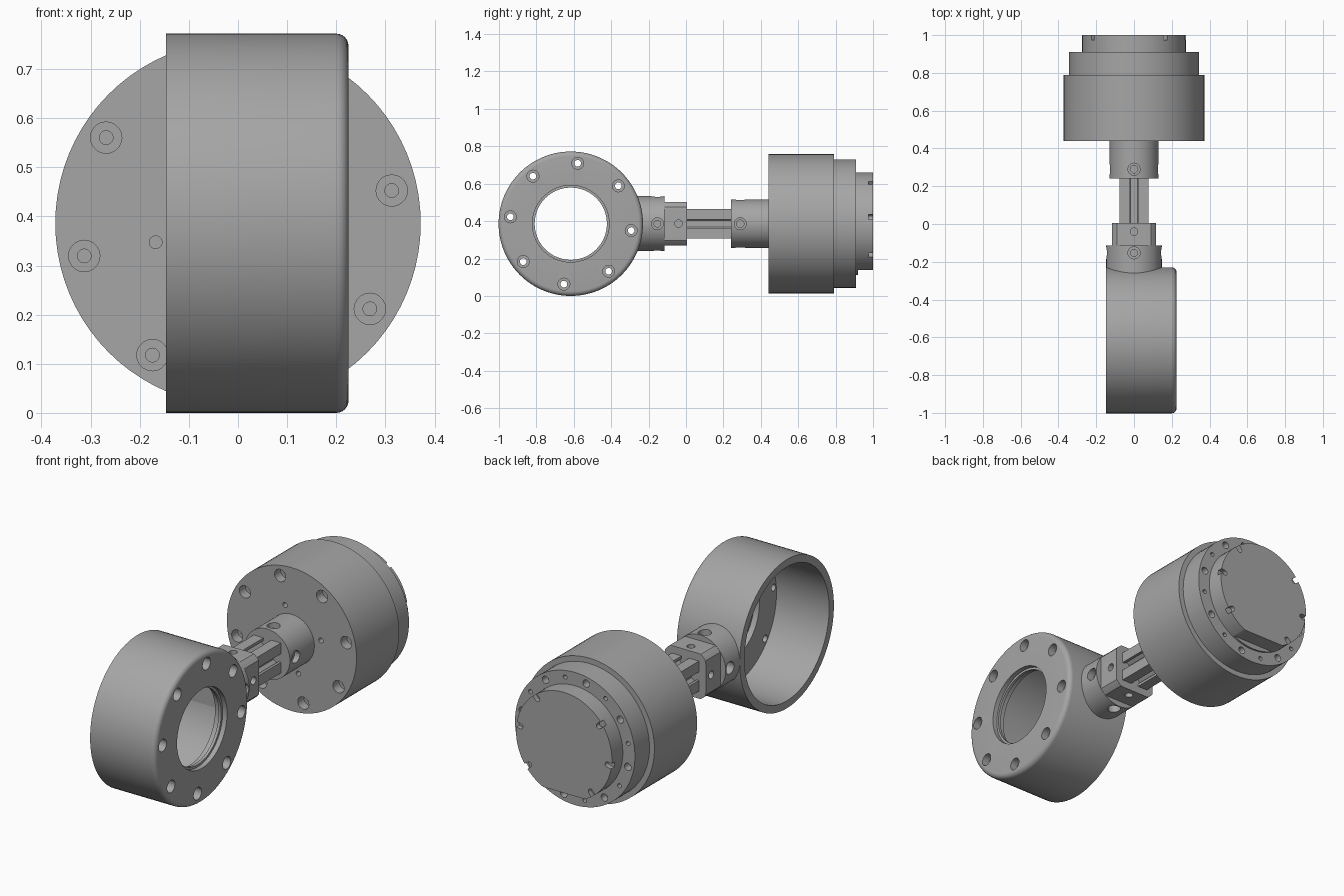
import bpy, bmesh, math
from math import cos, sin, radians, pi
from mathutils import Vector

if "Cube" in bpy.data.objects:
    bpy.data.objects.remove(bpy.data.objects["Cube"])

ZC = 0.386           # shared axis height
CUP_Y = -0.616       # centre of the round cup
X, Y, Zv = Vector((1, 0, 0)), Vector((0, 1, 0)), Vector((0, 0, 1))

grey = bpy.data.materials.new("machined_grey")
grey.diffuse_color = (0.38, 0.38, 0.38, 1)
grey.use_nodes = True
grey.node_tree.nodes["Principled BSDF"].inputs["Base Color"].default_value = grey.diffuse_color


def lathe(bm, prof, origin, d, n=64, ring=False):
    """Spin (radius, distance) points around direction d."""
    q = Vector(d).to_track_quat('Z', 'Y')
    rows = []
    for r, t in prof:
        k = 1 if r == 0 else n
        rows.append([bm.verts.new(Vector(origin) + q @ Vector(
            (r * cos(2 * pi * i / n), r * sin(2 * pi * i / n), t))) for i in range(k)])
    pairs = list(zip(rows, rows[1:]))
    if ring:
        pairs.append((rows[-1], rows[0]))
    for a, b in pairs:
        for i in range(n):
            j = (i + 1) % n
            f = [a[i % len(a)], a[j % len(a)], b[j % len(b)], b[i % len(b)]]
            bm.faces.new(list(dict.fromkeys(f)))


def prism(bm, pts, y0, y1):
    """Extrude an (x, z) outline along y."""
    a = [bm.verts.new((x, y0, ZC + z)) for x, z in pts]
    b = [bm.verts.new((x, y1, ZC + z)) for x, z in pts]
    bm.faces.new(a)
    bm.faces.new(b[::-1])
    for i in range(len(a)):
        j = (i + 1) % len(a)
        bm.faces.new((a[i], a[j], b[j], b[i]))


def make(name, bm):
    bmesh.ops.recalc_face_normals(bm, faces=bm.faces)
    me = bpy.data.meshes.new(name)
    bm.to_mesh(me)
    bm.free()
    me.materials.append(grey)
    ob = bpy.data.objects.new(name, me)
    bpy.context.collection.objects.link(ob)
    return ob


def cut(ob, bm):
    tool = make("cutter", bm)
    tool.hide_render = True
    m = ob.modifiers.new("cut", 'BOOLEAN')
    m.operation, m.solver, m.object = 'DIFFERENCE', 'EXACT', tool
    bpy.context.view_layer.update()
    new = bpy.data.meshes.new_from_object(ob.evaluated_get(bpy.context.evaluated_depsgraph_get()))
    ob.modifiers.clear()
    ob.data = new
    bpy.data.objects.remove(tool)


def screw_hole(bm, origin, d, head, shank, deep, total):
    """Counterbored hole entering the surface at origin along d."""
    lathe(bm, [(0, -0.03), (head, -0.03), (head, deep), (shank, deep),
               (shank, total), (0, total)], origin, d, 20)


def hole(bm, origin, d, r, deep):
    lathe(bm, [(0, -0.03), (r, -0.03), (r, deep), (0, deep)], origin, d, 16)


def polar(r, deg, y):
    a = radians(deg)
    return Vector((r * cos(a), y, ZC + r * sin(a)))


# Round cup: open on the left, rounded face with a bore on the right
bm = bmesh.new()
fillet = [(0.359 + 0.025 * cos(a), 0.2 + 0.025 * sin(a)) for a in [pi / 2 * i / 6 for i in range(7)]]
lathe(bm, [(0.347, -0.147), (0.386, -0.147)] + [(r + 0.002, t) for r, t in fillet] +
      [(0.205, 0.225), (0.205, 0.2), (0.193, 0.2), (0.193, 0.185), (0.207, 0.185),
       (0.207, 0.155), (0.347, 0.155)], (0, CUP_Y, ZC), X, 96, True)
cup = make("cup_housing", bm)
bm = bmesh.new()
for i in range(8):
    a = radians(-6.5 + 45 * i)
    screw_hole(bm, (0.225, CUP_Y + 0.325 * cos(a), ZC + 0.325 * sin(a)), -X, 0.032, 0.018, 0.04, 0.12)
cut(cup, bm)

# Round neck joined to the cup wall
SIDES = (X, -X, Zv, -Zv)
bm = bmesh.new()
lathe(bm, [(0, -0.275), (0.147, -0.275), (0.147, -0.115), (0, -0.115)], (0, 0, ZC), Y)
neck = make("cup_neck", bm)
bm = bmesh.new()
for d in SIDES:
    screw_hole(bm, Vector((0, -0.153, ZC)) + d * 0.147, -d, 0.032, 0.018, 0.04, 0.08)
cut(neck, bm)

# Neck end with four flats
bm = bmesh.new()
outline = []
for i in range(72):
    a = 2 * pi * (i + 0.5) / 72
    r = min(0.146, 0.117 / max(abs(cos(a)), abs(sin(a))))
    outline.append((r * cos(a), r * sin(a)))
prism(bm, outline, -0.116, 0.005)
clamp = make("flatted_clamp", bm)
bm = bmesh.new()
for d in SIDES:
    hole(bm, Vector((0, -0.04, ZC)) + d * 0.117, -d, 0.02, 0.03)
cut(clamp, bm)

# Slotted square bar
bm = bmesh.new()
side = [(0.078, 0.078), (0.022, 0.078), (0.022, 0.064), (0.042, 0.064), (0.018, 0.036),
        (-0.018, 0.036), (-0.042, 0.064), (-0.022, 0.064), (-0.022, 0.078)]
pts = []
for k in range(4):
    c, s = (1, 0, -1, 0)[k], (0, 1, 0, -1)[k]
    pts += [(c * x - s * z, s * x + c * z) for x, z in side]
prism(bm, pts, -0.01, 0.25)
make("slotted_bar", bm)

# Round clamp on the motor side
bm = bmesh.new()
lathe(bm, [(0, 0.24), (0.13, 0.24), (0.13, 0.445), (0, 0.445)], (0, 0, ZC), Y)
collar = make("motor_clamp", bm)
bm = bmesh.new()
for d in SIDES:
    screw_hole(bm, Vector((0, 0.29, ZC)) + d * 0.13, -d, 0.032, 0.02, 0.03, 0.06)
cut(collar, bm)

# Stepped motor drum with bolt circles front and back
bm = bmesh.new()
lathe(bm, [(0, 0.44), (0.372, 0.44), (0.372, 0.79), (0.344, 0.79), (0.344, 0.91),
           (0, 0.91)], (0, 0, ZC), Y, 80)
drum = make("motor_drum", bm)
bm = bmesh.new()
for i in range(8):
    screw_hole(bm, polar(0.32, 12 + 45 * i, 0.44), Y, 0.032, 0.014, 0.05, 0.1)
    hole(bm, polar(0.31, 12 + 45 * i, 0.91), -Y, 0.019, 0.04)
    hole(bm, polar(0.31, 34.5 + 45 * i, 0.91), -Y, 0.011, 0.03)
for i in range(4):
    hole(bm, polar(0.172, 13 + 90 * i, 0.44), Y, 0.013, 0.04)
cut(drum, bm)

# Rear cap with a flat underside and rim notches
bm = bmesh.new()
lathe(bm, [(0, 0.905), (0.275, 0.905), (0.275, 1.0), (0, 1.0)], (0, 0, ZC), Y, 80)
cap = make("rear_cap", bm)
bm = bmesh.new()
prism(bm, [(-0.3, -0.4), (0.3, -0.4), (0.3, -0.247), (-0.3, -0.247)], 0.92, 1.05)
for deg in (7.5, 52.5, 142.5, 187.5, 232.5, 322.5):
    a = radians(deg)
    slot = [(0.3, -0.014), (0.3, 0.014)] + [
        (0.252 + 0.014 * cos(t), 0.014 * sin(t)) for t in [pi / 2 + pi * i / 8 for i in range(9)]]
    prism(bm, [(u * cos(a) - v * sin(a), u * sin(a) + v * cos(a)) for u, v in slot], 0.975, 1.03)
cut(cap, bm)

# Smooth round walls, keep machined edges sharp
for ob in bpy.context.collection.objects:
    ob.select_set(True)
    bpy.context.view_layer.objects.active = ob
bpy.ops.object.shade_smooth_by_angle(angle=radians(30))
